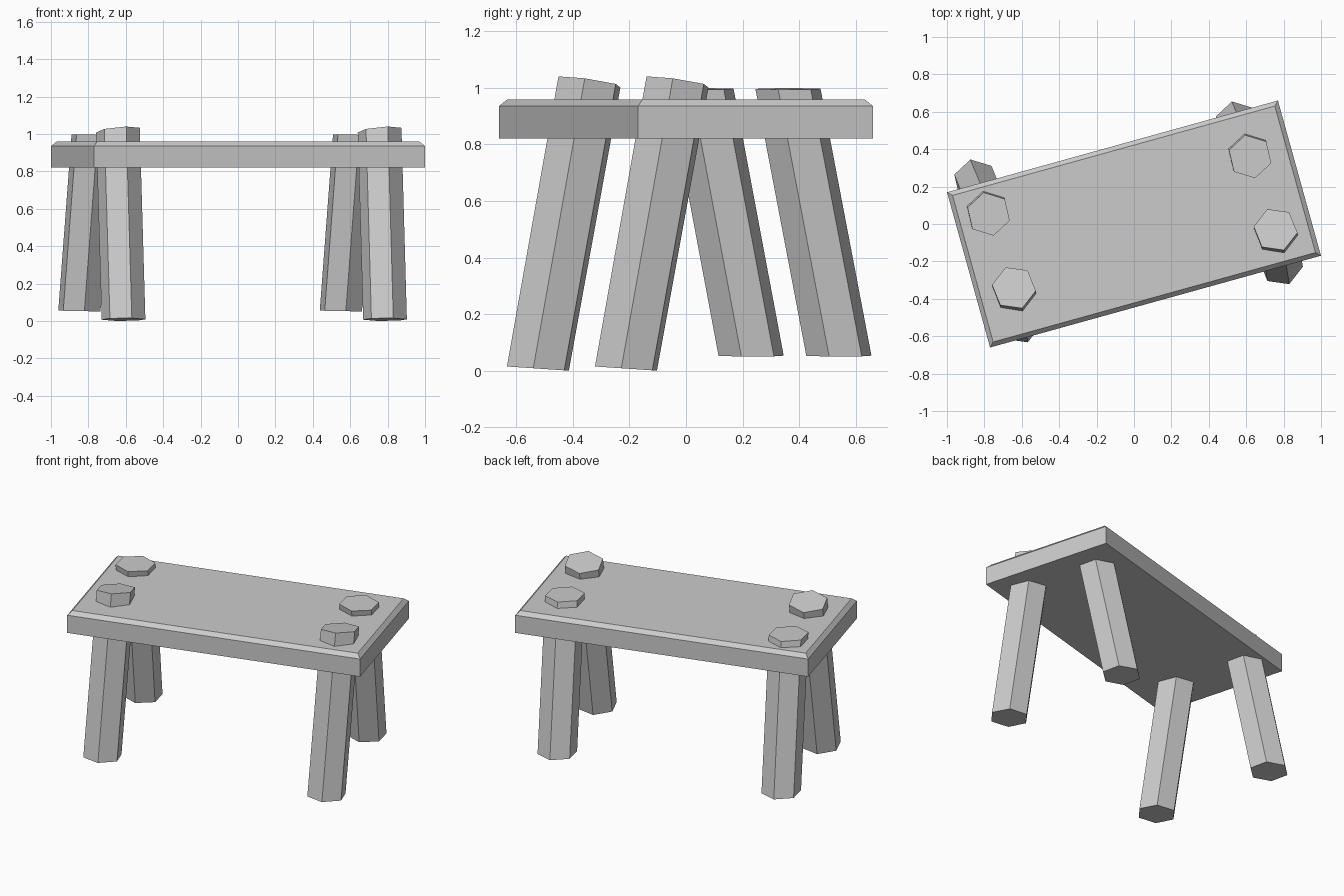
import bpy, bmesh
from math import radians, cos, sin

if "Cube" in bpy.data.objects:
    bpy.data.objects.remove(bpy.data.objects["Cube"])


def loft(name, rings):
    """Solid from stacked rings with equal point counts, capped at both ends."""
    bm = bmesh.new()
    rows = [[bm.verts.new(p) for p in ring] for ring in rings]
    n = len(rows[0])
    bm.faces.new(rows[0][::-1])
    bm.faces.new(rows[-1])
    for low, high in zip(rows, rows[1:]):
        for i in range(n):
            j = (i + 1) % n
            bm.faces.new((low[i], low[j], high[j], high[i]))
    bmesh.ops.recalc_face_normals(bm, faces=bm.faces[:])
    mesh = bpy.data.meshes.new(name)
    bm.to_mesh(mesh)
    bm.free()
    obj = bpy.data.objects.new(name, mesh)
    bpy.context.collection.objects.link(obj)
    return obj


def rect(inset, z):
    x, y = 0.918 - inset, 0.4305 - inset
    return [(-x, -y, z), (x, -y, z), (x, y, z), (-x, y, z)]


def hexagon(cx, cy, z, phase, slope, r=0.118):
    """Hexagonal end cut, tilted by its slope along x and y."""
    ring = []
    for k in range(6):
        a = radians(phase + 60 * k)
        dx, dy = r * cos(a), r * sin(a)
        ring.append((cx + dx, cy + dy, z + slope[0] * dx + slope[1] * dy))
    return ring


# Plank seat with chamfered upper edge, turned about z
seat = loft("seat", [rect(0, 0.82), rect(0, 0.935), rect(0.024, 0.959)])
seat.rotation_euler.z = radians(15.5)

# Splayed front legs passing through the seat, ends cut at a slant
for side, bottom, top in (("left", (-0.612, -0.523), (-0.642, -0.341)),
                          ("right", (0.786, -0.212), (0.757, -0.03))):
    loft("front_leg_" + side, [hexagon(*bottom, 0.008, 52, (0, -0.067)),
                               hexagon(*top, 1.02, 52, (0.09, -0.144))])

# Splayed back legs with nearly level ends
for side, bottom, top in (("left", (-0.848, 0.23), (-0.777, 0.053)),
                          ("right", (0.55, 0.54), (0.621, 0.36))):
    loft("back_leg_" + side, [hexagon(*bottom, 0.053, 43, (-0.02, 0)),
                              hexagon(*top, 0.996, 43, (-0.02, 0))])
